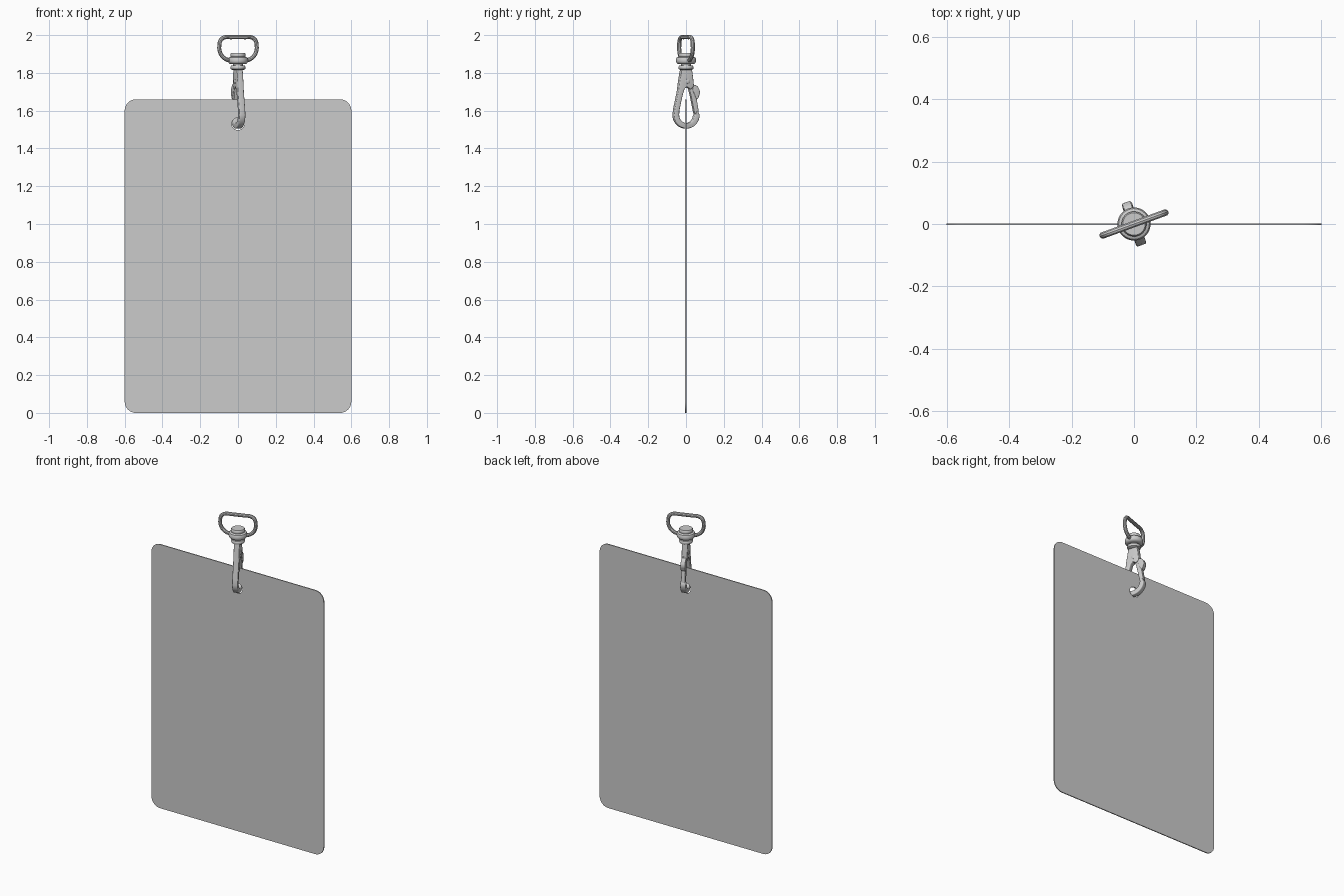
import bpy, bmesh, math
from math import radians, sin, cos, pi
from mathutils import Matrix

if "Cube" in bpy.data.objects:
    bpy.data.objects.remove(bpy.data.objects["Cube"])

TWIST = Matrix.Rotation(radians(20), 4, 'Z')           # the clip hangs turned
XZ = Matrix.Rotation(radians(90), 4, 'X')              # drawing plane -> x, z
YZ = Matrix.Rotation(radians(90), 4, 'Z') @ XZ         # drawing plane -> y, z


def finish(ob, matrix, angle=35):
    bpy.ops.object.select_all(action='DESELECT')
    ob.select_set(True)
    bpy.context.view_layer.objects.active = ob
    if ob.type == 'CURVE':
        bpy.ops.object.convert(target='MESH')
        ob = bpy.context.object
        bm = bmesh.new()
        bm.from_mesh(ob.data)
        bmesh.ops.remove_doubles(bm, verts=bm.verts, dist=0.00005)
        bmesh.ops.recalc_face_normals(bm, faces=bm.faces)
        bm.to_mesh(ob.data)
        bm.free()
    ob.data.transform(matrix)
    bpy.ops.object.shade_smooth_by_angle(angle=radians(angle))
    return ob


def add_spline(cu, pts, closed=True, smooth=False):
    if smooth:
        s = cu.splines.new('BEZIER')
        s.bezier_points.add(len(pts) - 1)
        for b, p in zip(s.bezier_points, pts):
            b.co = (p[0], p[1], 0)
            b.handle_left_type = b.handle_right_type = 'AUTO'
    else:
        s = cu.splines.new('POLY')
        s.points.add(len(pts) - 1)
        for q, p in zip(s.points, pts):
            q.co = (p[0], p[1], 0, 1)
    s.use_cyclic_u = closed


def plate(name, outlines, half, bevel, matrix, smooth=False):
    cu = bpy.data.curves.new(name, 'CURVE')
    cu.dimensions = '2D'
    cu.fill_mode = 'BOTH'
    cu.resolution_u = 6
    cu.extrude = half - bevel
    cu.bevel_depth = bevel
    cu.bevel_resolution = 2
    cu.offset = -bevel
    for o in outlines:
        add_spline(cu, o, True, smooth)
    ob = bpy.data.objects.new(name, cu)
    bpy.context.collection.objects.link(ob)
    return finish(ob, matrix)


def lathe(name, profile, matrix, n=40):
    bm = bmesh.new()
    rings = [[bm.verts.new((r * cos(2*pi*i/n), r * sin(2*pi*i/n), z)) for i in range(n)]
             for r, z in profile]
    for a, b in zip(rings, rings[1:]):
        for i in range(n):
            bm.faces.new((a[i], a[(i+1) % n], b[(i+1) % n], b[i]))
    bm.faces.new(rings[0][::-1])
    bm.faces.new(rings[-1])
    me = bpy.data.meshes.new(name)
    bm.to_mesh(me)
    bm.free()
    ob = bpy.data.objects.new(name, me)
    bpy.context.collection.objects.link(ob)
    return finish(ob, matrix)


def arc(cx, cy, r, a0, a1, n):
    return [(cx + r * cos(radians(a0 + (a1-a0)*i/n)), cy + r * sin(radians(a0 + (a1-a0)*i/n)))
            for i in range(n + 1)]


# card with rounded corners and a punched hole
card = []
for cx, cz, a in ((.54, 1.6, 0), (-.54, 1.6, 90), (-.54, .06, 180), (.54, .06, 270)):
    card += arc(cx, cz, .06, a, a + 90, 10)
hole = arc(0, 1.53, .033, 0, 360, 32)[:-1]
plate("card", [card, hole], .003, 0, Matrix.Translation((0, -.001, 0)) @ XZ)

# hook frame: solid head, fixed arm and curled tip
frame = [(.028, 1.825), (.036, 1.77), (.040, 1.73), (.022, 1.712), (0, 1.726), (-.013, 1.715),
         (-.024, 1.68), (-.042, 1.60)]
frame += arc(0, 1.577, .043, 180, 352, 14)
frame += [(.058, 1.60), (.066, 1.592)]
frame += arc(0, 1.577, .072, 0, -180, 18)
frame += [(-.068, 1.61), (-.048, 1.70), (-.040, 1.76), (-.028, 1.825)]
plate("hook_frame", [frame], .017, .005, TWIST @ YZ)

# hinged gate closing the hook
gate = [(.012, 1.722), (.024, 1.68), (.041, 1.60), (.046, 1.582), (.068, 1.592), (.066, 1.61),
        (.052, 1.69), (.040, 1.742), (.022, 1.75)]
plate("gate", [gate], .012, .003, TWIST @ YZ)

# thumb tab on the gate
tab = [(.040, 1.735), (.056, 1.732), (.068, 1.718), (.074, 1.70), (.070, 1.680), (.058, 1.662),
       (.048, 1.675)]
plate("thumb_tab", [tab], .014, .003, TWIST @ YZ, True)

# hinge pin through the head
pin = [(.008, -.021), (.013, -.018), (.013, .018), (.008, .021)]
lathe("hinge_pin", pin, TWIST @ Matrix.Translation((0, .004, 1.755))
      @ Matrix.Rotation(radians(90), 4, 'Y'), 20)

# swivel: lower flange, neck, collar and rivet cap
lathe("flange", [(.030, 1.815), (.038, 1.820), (.040, 1.826), (.040, 1.832), (.036, 1.838),
                 (.028, 1.840)], TWIST)
lathe("swivel_post", [(.027, 1.83), (.027, 1.885), (.038, 1.885), (.040, 1.889), (.040, 1.900),
                      (.036, 1.906)], TWIST)
lathe("collar", [(.030, 1.846), (.042, 1.847), (.050, 1.853), (.053, 1.860), (.053, 1.872),
                 (.049, 1.881), (.040, 1.886)], TWIST)

# strap ring of round wire
half = [(.040, 1.866), (.062, 1.870), (.088, 1.888), (.103, 1.915), (.105, 1.945), (.097, 1.974),
        (.076, 1.988), (.040, 1.989)]
path = half + [(-x, z) for x, z in reversed(half)]
cu = bpy.data.curves.new("strap_ring", 'CURVE')
cu.dimensions = '3D'
cu.resolution_u = 6
cu.bevel_depth = .011
cu.bevel_resolution = 3
cu.use_fill_caps = True
add_spline(cu, path, False, True)
ring = bpy.data.objects.new("strap_ring", cu)
bpy.context.collection.objects.link(ring)
finish(ring, TWIST @ XZ)
